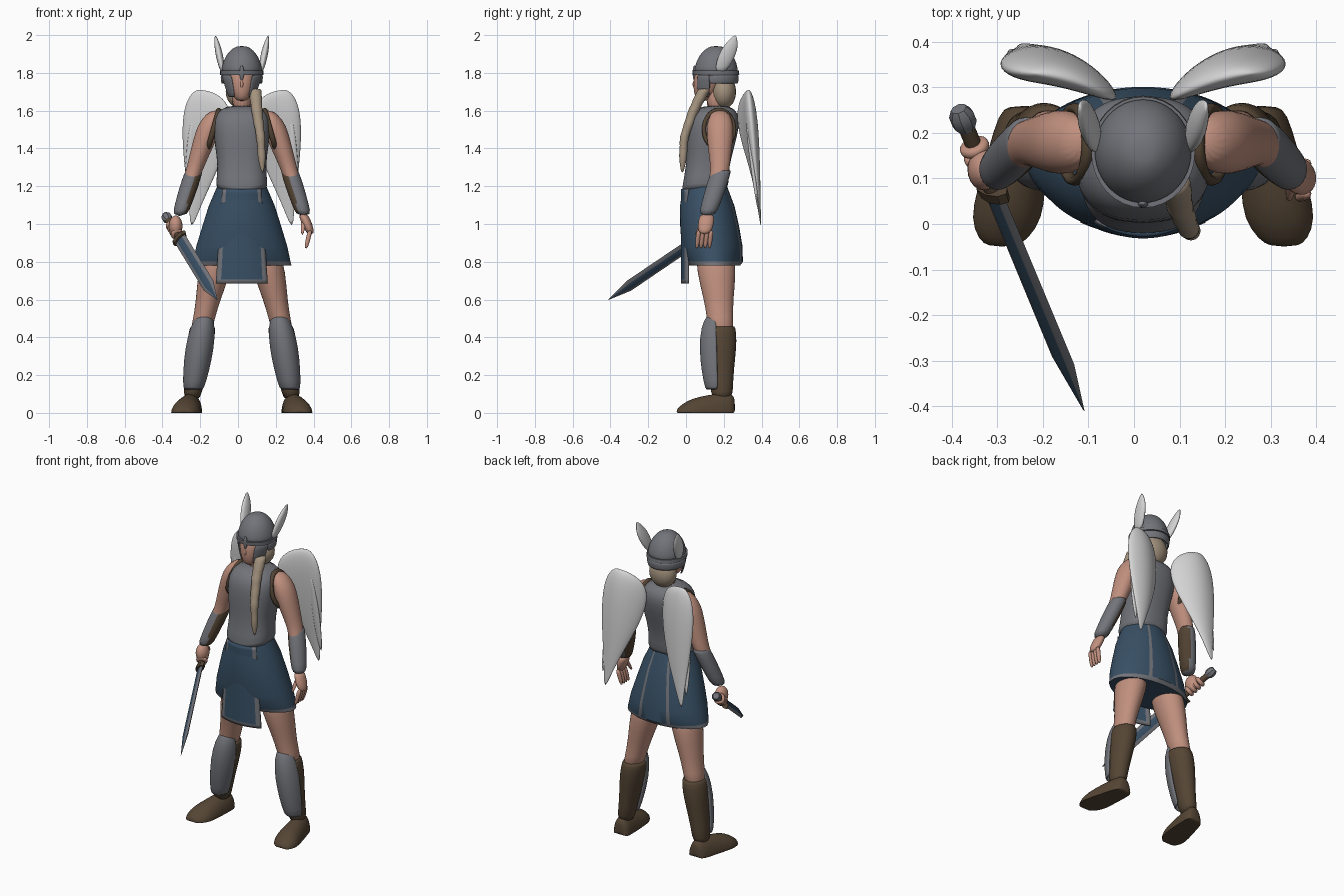
import bpy, bmesh, math
from mathutils import Vector, Matrix

cube = bpy.data.objects.get("Cube")
if cube:
    bpy.data.objects.remove(cube, do_unlink=True)

CENTRE = 0.02  # body centre line

# Landmarks of the left half, measured from the centre line
WAIST, HEM, COLLAR = Vector((0, .1, 1.2)), Vector((0, .15, .78)), Vector((0, .16, 1.63))
CHIN, CROWN, BROW = Vector((0, .09, 1.65)), Vector((0, .15, 1.88)), Vector((0, .16, 1.79))
SHOULDER, ELBOW, WRIST = Vector((.16, .18, 1.55)), Vector((.26, .18, 1.26)), Vector((.33, .11, 1.04))
PALM, FINGERTIP = Vector((.36, .1, .96)), Vector((.34, .09, .87))
HIP, KNEE, ANKLE = Vector((.11, .15, .9)), Vector((.2, .18, .5)), Vector((.26, .19, .1))
HEEL, TOE = Vector((.26, .26, 0)), Vector((.31, -.05, 0))
POMMEL, SWORD_TIP = Vector((-.38, .24, 1.04)), Vector((-.11, -.41, .6))


def material(name, *colour):
    mat = bpy.data.materials.new(name)
    mat.use_nodes = True
    mat.diffuse_color = (*colour, 1)
    shader = mat.node_tree.nodes["Principled BSDF"]
    shader.inputs["Base Color"].default_value = (*colour, 1)
    return mat


STEEL = material("steel grey", .17, .175, .195)
BLUE = material("deep blue", .04, .08, .13)
SKIN = material("skin", .53, .28, .21)
BROWN = material("leather brown", .09, .06, .035)
HAIR = material("ash blond", .37, .29, .21)
WHITE = material("feather white", .65, .65, .65)


def along(start, end, *steps):
    """Points on the line from start to end."""
    return [start.lerp(end, step) for step in steps]


def finish(name, bm, materials, smooth, thickness):
    bmesh.ops.recalc_face_normals(bm, faces=bm.faces)
    mesh = bpy.data.meshes.new(name)
    bm.to_mesh(mesh)
    bm.free()
    obj = bpy.data.objects.new(name, mesh)
    bpy.context.collection.objects.link(obj)
    for mat in materials:
        mesh.materials.append(mat)
    bpy.ops.object.select_all(action='DESELECT')
    obj.select_set(True)
    bpy.context.view_layer.objects.active = obj
    if thickness:
        modifier = obj.modifiers.new("thickness", 'SOLIDIFY')
        modifier.thickness, modifier.offset = thickness, 0
    if smooth:
        obj.modifiers.new("rounding", 'SUBSURF').levels = 1
        obj.modifiers["rounding"].render_levels = 1
        bpy.ops.object.shade_smooth()
    else:
        bpy.ops.object.shade_smooth_by_angle(angle=math.radians(35))


def tube(name, points, widths, *materials, depth=1, side=1, sides=16, square=2, lengthwise=False,
         arc=None, smooth=True, thickness=0, rule=None, warp=None, frame=None):
    """Skin rings of the given half widths; depth is the ratio of the other radius, or a start and end ratio."""
    bm = bmesh.new()
    first, last = depth if isinstance(depth, tuple) else (depth, depth)
    place = frame or Matrix.Translation((CENTRE, 0, 0)) @ Matrix.Diagonal((side, 1, 1, 1))
    rings = []
    for number, (point, width) in enumerate(zip(points, widths)):
        ratio = first + (last - first) * number / (len(points) - 1)
        ring = []
        for i in range(sides):
            angle = math.tau * i / sides
            if arc:
                angle = math.radians(arc[0] + (arc[1] - arc[0]) * i / (sides - 1))
            across, out = (math.copysign(abs(t) ** (2 / square), t) * width
                           for t in (math.cos(angle), math.sin(angle)))
            out *= ratio
            co = point + Vector((across, 0, out) if lengthwise else (across, out, 0))
            ring.append(bm.verts.new(warp(co) if warp else co))
        rings.append(ring)
    for lower, upper in zip(rings, rings[1:]):
        for i in range(sides - 1 if arc else sides):
            j = (i + 1) % sides
            bm.faces.new((lower[i], lower[j], upper[j], upper[i]))
    if not arc:
        bm.faces.new(rings[0])
        bm.faces.new(rings[-1])
    if rule:
        for face in bm.faces:
            face.material_index = int(rule(face.calc_center_median()))
    bm.transform(place)
    finish(name, bm, materials, smooth, thickness)


def blob(name, centre, radii, mat, side=1):
    x, y, z = centre
    bpy.ops.mesh.primitive_uv_sphere_add(segments=20, ring_count=12, location=(CENTRE + side * x, y, z))
    obj = bpy.context.object
    obj.name, obj.scale = name, radii
    obj.data.materials.append(mat)
    bpy.ops.object.shade_smooth()


# Breastplate, dipping to a point at the front
def front_point(co):
    if co.z < WAIST.z + .01 and co.y < WAIST.y:
        co.z -= .03 * max(0, 1 - abs(co.x) / .13)
    return co


tube("breastplate", along(WAIST, COLLAR, -.05, 0, .25, .5, .75, .9, 1), (.13, .14, .125, .143, .155, .14, .08),
     STEEL, depth=.9, sides=28, square=2.5, warp=front_point)


# Skirt with a hem and two bands down the back
def skirt_trim(co):
    share = abs(co.x) / (.13 + (WAIST.z - co.z) * .3)
    hem = HEM.z < co.z - .005 < HEM.z + .015
    return hem or (co.y > WAIST.y and .35 < share < .425)


tube("skirt", along(WAIST, HEM, 0, .25, .5, .75, .95, 1), (.13, .175, .208, .24, .258, .263), BLUE, STEEL,
     depth=(.9, .52), sides=72, smooth=False, rule=skirt_trim)

# Hanging front panel with border
bm = bmesh.new()
bmesh.ops.create_grid(bm, x_segments=20, y_segments=24, size=1)
for face in bm.faces:
    middle = face.calc_center_median()
    face.material_index = int(abs(middle.x) > .8 or middle.y < -.94)
for vert in bm.verts:
    u, drop = vert.co.x, (1 - vert.co.y) / 2
    vert.co = (CENTRE + u * (.1 + .035 * drop), .03 * u * u - .02, WAIST.z - .015 - drop / 2)
finish("front_panel", bm, [BLUE, STEEL], False, .015)

# Head
tube("neck", along(COLLAR, CROWN, -.3, .6), (.06, .05), SKIN)
tube("head", along(CHIN, CROWN, 0, .1, .3, .6, 1), (.025, .045, .065, .08, .06), SKIN, depth=1.1)
blob("nose", (0, .05, 1.74), (.01, .015, .025), SKIN)
blob("hair", (0, .2, 1.7), (.085, .065, .09), HAIR)

# Helmet
turns = [math.pi / 2 * i / 8 for i in range(8)]
tube("helmet_dome", [BROW + Vector((0, 0, .155 * math.sin(a))) for a in turns],
     [.11 * math.cos(a) for a in turns], STEEL, depth=1.07, sides=24)
tube("helmet_brow", along(BROW, CROWN, 0, .25), (.114, .114), STEEL, depth=1.07, sides=32, smooth=False)
tube("helmet_neck_guard", along(BROW, COLLAR, 0, .15, .3), (.108, .107, .104), STEEL, depth=1.07,
     sides=20, arc=(-20, 200), thickness=.01)
blob("nose_guard", (0, .045, 1.8), (.012, .01, .04), STEEL)

# Braid over the left shoulder, swelling at each plait
knots = [Vector(p) for p in ((.07, .1, 1.72), (.08, .04, 1.6), (.1, -.01, 1.46), (.11, -.02, 1.27))]
strand = [p for a, b in zip(knots, knots[1:]) for p in along(a, b, 0, .25, .5, .75)] + knots[-1:]
tube("braid", strand, [.036 - .0015 * i + .003 * (-1) ** i for i in range(len(strand) - 1)] + [.005],
     HAIR, sides=12)


# Back wings and feathers follow one curved sheet
def wing_sheet(co):
    co.y += .35 - 2 * max(0, .24 - co.x) ** 2 + (1.5 - co.z) * .09
    return co


def flat_sole(co):
    co.z = max(0, co.z) * (.5 + 3 * co.y)
    return co


def bracer_lining(co):
    middle = ELBOW.lerp(WRIST, (ELBOW.z - co.z) / (ELBOW.z - WRIST.z))
    return co.x < middle.x - .02


steps = [i / 12 for i in range(13)]
for side, tag in ((1, "left_"), (-1, "right_")):
    # Wings
    spine = [Vector((.225 - .05 * math.sin(math.pi * s) + .04 * s * s, 0, 1.71 - .72 * s * s)) for s in steps]
    tube(tag + "wing", spine, [max(.008, .13 * math.sin(math.pi * s)) for s in steps], WHITE,
         depth=.28, side=side, sides=20, warp=wing_sheet)
    for i in range(4):
        root, end = Vector((.11 + .05 * i, -.025, 1.56)), Vector((.14 + .05 * i, -.005, 1.3 - .08 * i))
        tube(f"{tag}feather_{i + 1}", along(root, end, 0, .3, .7, 1), (.012, .026, .026, .006), WHITE,
             depth=.5, side=side, sides=8, warp=wing_sheet)
    tube(tag + "helmet_wing", along(Vector((.1, .18, 1.8)), Vector((.14, .26, 2)), 0, .3, .6, .8, 1),
         (.012, .02, .02, .014, .003), WHITE, depth=2.3, side=side, sides=12)
    tube(tag + "cheek_guard", along(BROW, CHIN + Vector((0, .06, .02)), 0, .5, 1), (.108, .09, .07), STEEL,
         depth=(1.07, 1.4), side=side, sides=8, arc=(-60, -15), thickness=.01)

    # Arm, armhole trim and bracer
    top = SHOULDER + Vector((-.03, 0, .055))
    tube(tag + "arm", [top, SHOULDER] + along(SHOULDER, ELBOW, .2, .5, .8, 1) + [WRIST],
         (.035, .06, .066, .058, .048, .044, .027), SKIN, depth=1.12, side=side)
    bpy.ops.mesh.primitive_torus_add(major_segments=32, minor_segments=8, major_radius=.1, minor_radius=.014,
                                     location=(CENTRE + side * .15, .175, 1.5), rotation=(0, side * 1.3, 0))
    trim = bpy.context.object
    trim.name, trim.scale = tag + "armhole_trim", (1.05, .8, 1)
    trim.data.materials.append(BROWN)
    bpy.ops.object.shade_smooth()
    tube(tag + "bracer", along(ELBOW, WRIST, -.12, -.1, .3, .7, 1), (.04, .048, .05, .045, .041),
         STEEL, BROWN, depth=1.12, side=side, sides=20, rule=bracer_lining)

    # Leg, boot and greave
    tube(tag + "leg", along(HIP, KNEE, 0, .4, .75, 1, 1.2), (.09, .088, .066, .058, .06), SKIN,
         depth=1.2, side=side)
    tube(tag + "boot", along(KNEE, ANKLE, .1, .11, .3, .5, .85, 1.1), (.06, .07, .073, .065, .05, .05),
         BROWN, depth=1.2, side=side)
    tube(tag + "foot", along(HEEL, TOE, 0, .05, .3, .6, .8, .95, 1), (.035, .055, .065, .076, .08, .055, .03),
         BROWN, depth=1.6, side=side, sides=20, lengthwise=True, warp=flat_sole)
    forward = Vector((0, -.02, 0))
    tube(tag + "greave", along(KNEE + forward, ANKLE + forward, -.05, .1, .4, .7, .95),
         (.03, .06, .07, .062, .048), STEEL, depth=1.25, side=side, arc=(-180, 0), thickness=.015)

# Relaxed left hand
tube("left_palm", along(WRIST, PALM, -.2, .3, .7, 1.2), (.026, .028, .028, .018), SKIN, depth=1.5)
for i in range(4):
    spread = Vector((0, .022 * i - .033, 0))
    tube(f"left_finger_{i + 1}", along(PALM + spread, FINGERTIP + spread, -.1, .4, .8, 1),
         (.014, .014, .012, .006), SKIN, sides=8)
tube("left_thumb", along(WRIST, Vector((.32, .05, .94)), .1, .5, 1), (.015, .014, .007), SKIN, sides=8)

# Sword, built along its own axis from the pommel
axis = (SWORD_TIP - POMMEL).normalized()
flat = axis.cross(Vector((.6, -.2, .7))).normalized()
frame = Matrix((flat.cross(axis), flat, axis)).transposed().to_4x4()
frame.translation = POMMEL
base, end = Vector(), Vector((0, 0, (SWORD_TIP - POMMEL).length))
hard = dict(smooth=False, frame=frame)
tube("sword_blade", along(base, end, .27, .83, 1), (.037, .038, .002), BLUE, STEEL, depth=.27, sides=6,
     rule=lambda co: abs(co.x) > .006, **hard)
tube("sword_grip", along(base, end, 0, .27), (.018, .018), BROWN, sides=12, **hard)
tube("sword_guard", along(base, end, .25, .28), (.05, .046), BROWN, depth=.45, sides=8, **hard)
tube("sword_pommel", along(base, end, -.02, 0, .03, .05), (.018, .028, .028, .018), STEEL, sides=8, **hard)

# Right fist closed on the grip
blob("right_palm", PALM + Vector((-.01, .02, .03)), (.036, .046, .055), SKIN, side=-1)
for i in range(4):
    grip = .11 + .033 * i
    tube(f"right_finger_{i + 1}", along(base, end, grip - .016, grip - .01, grip + .01, grip + .016),
         (.024, .036, .036, .024), SKIN, sides=10, frame=frame)
